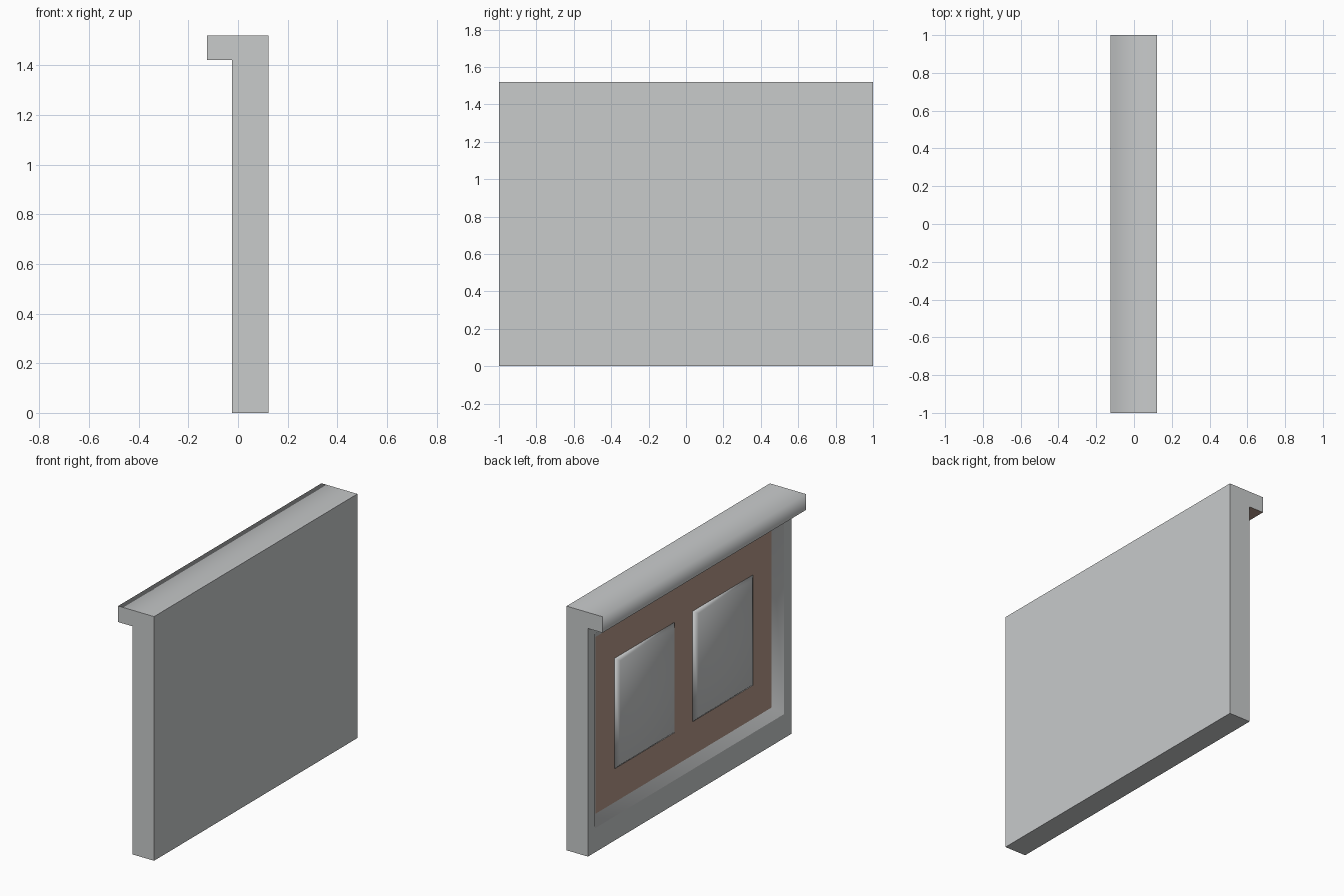
import bpy
import bmesh

cube = bpy.data.objects.get("Cube")
if cube:
    bpy.data.objects.remove(cube, do_unlink=True)


def material(name, rgb):
    mat = bpy.data.materials.new(name)
    mat.use_nodes = True
    mat.diffuse_color = (*rgb, 1)
    mat.node_tree.nodes["Principled BSDF"].inputs["Base Color"].default_value = (*rgb, 1)
    return mat


GREY = material("pale grey", (0.58, 0.595, 0.6))
BROWN = material("dull brown", (0.465, 0.32, 0.255))


def box(xs, ys, zs):
    """Bmesh box spanning the given ranges."""
    bm = bmesh.new()
    bmesh.ops.create_cube(bm, size=1)
    for v in bm.verts:
        v.co = [r[0] if c < 0 else r[1] for c, r in zip(v.co, (xs, ys, zs))]
    bm.normal_update()
    return bm


def step(bm, face, x, ys, zs):
    """Extrude a face and fit its copy to a rectangle at depth x."""
    middle = face.calc_center_median()
    new = bmesh.ops.extrude_face_region(bm, geom=[face])["geom"]
    bmesh.ops.delete(bm, geom=[face], context='FACES_ONLY') if face.is_valid else None
    for v in [g for g in new if isinstance(g, bmesh.types.BMVert)]:
        v.co = (x, ys[v.co.y > middle.y], zs[v.co.z > middle.z])
    return next(g for g in new if isinstance(g, bmesh.types.BMFace))


def front_of(bm):
    return min(bm.faces, key=lambda f: f.calc_center_median().x)


def finish(bm, name):
    bmesh.ops.recalc_face_normals(bm, faces=bm.faces[:])
    mesh = bpy.data.meshes.new(name)
    bm.to_mesh(mesh)
    bm.free()
    mesh.materials.append(GREY)
    mesh.materials.append(BROWN)
    bpy.context.collection.objects.link(bpy.data.objects.new(name, mesh))


BACK, FACE, LIP, BOARD = 0.122, -0.025, -0.125, 0.017

# Wall slab whose -x side is framed and slopes inward to a brown board
bm = box((FACE, BACK), (-1, 1), (0, 1.42))
opening = step(bm, front_of(bm), FACE, (-0.93, 0.93), (0.15, 1.36))
board = step(bm, opening, BOARD, (-0.867, 0.867), (0.204, 1.305))
board.material_index = 1
slopes = {f for e in board.edges for f in e.link_faces if f is not board}
for face in slopes:
    face.smooth = True
for edge in bm.edges:
    edge.smooth = all(f in slopes for f in edge.link_faces)
finish(bm, "wall")

# Two softly shaded raised panels on the board
for name, ys in (("right_panel", (-0.68, -0.09)), ("left_panel", (0.09, 0.68))):
    low, high = 0.413, 1.1
    bm = box((BOARD - 0.001, BOARD + 0.01), ys, (low, high))
    step(bm, front_of(bm), BOARD - 0.02,
         (ys[0] + 0.03, ys[1] - 0.03), (low + 0.02, high - 0.02))
    for face in bm.faces:
        face.smooth = True
    finish(bm, name)

# Overhanging top ledge: brown underside, soft front top edge
bm = box((LIP, BACK), (-1, 1), (1.42, 1.52))
for face in bm.faces:
    face.smooth = True
    face.material_index = int(face.normal.z < -0.5)
for edge in bm.edges:
    edge.smooth = all(v.co.x < 0 and v.co.z > 1.5 for v in edge.verts)
finish(bm, "top_ledge")
